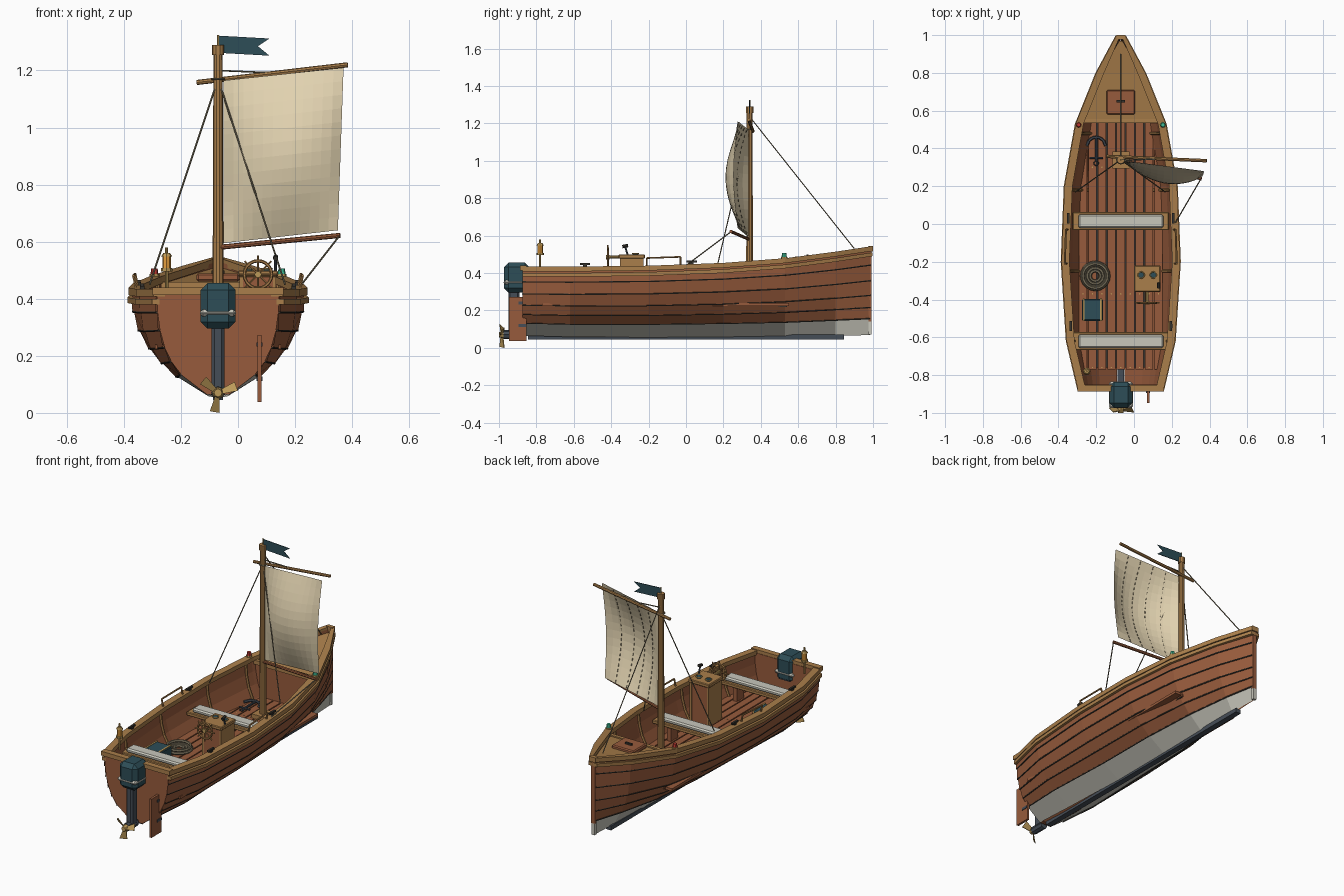
import bpy, bmesh, math
from mathutils import Vector

if "Cube" in bpy.data.objects:
    bpy.data.objects.remove(bpy.data.objects["Cube"])

CX = -0.07  # boat centreline


def mat(name, c):
    m = bpy.data.materials.new(name)
    m.diffuse_color = (*c, 1)
    m.use_nodes = True
    m.node_tree.nodes["Principled BSDF"].inputs["Base Color"].default_value = m.diffuse_color
    return m


WOOD = mat("wood", (.31, .105, .045)); TAN = mat("tan_wood", (.40, .21, .07))
DARK = mat("dark", (.035, .032, .026)); WHITE = mat("white", (.58, .57, .50))
CREAM = mat("canvas", (.75, .64, .43)); TEAL = mat("teal", (.026, .075, .095))
STEEL = mat("steel", (.06, .075, .095)); BRASS = mat("brass", (.50, .32, .10))
RED = mat("red", (.5, .04, .03)); GREEN = mat("green", (.05, .5, .3)); AMBER = mat("amber", (.8, .35, .05))
ROPE = mat("rope", (.2, .17, .11))


def mesh(name, verts, faces, m):
    d = bpy.data.meshes.new(name)
    d.from_pydata([tuple(v) for v in verts], [], faces)
    bm = bmesh.new(); bm.from_mesh(d)
    bmesh.ops.recalc_face_normals(bm, faces=bm.faces)
    bm.to_mesh(d); bm.free()
    o = bpy.data.objects.new(name, d)
    bpy.context.collection.objects.link(o)
    d.materials.append(m)
    return o


def loft(name, rings, m, closed=False):
    n = len(rings[0])
    faces = [(i*n+j, i*n+(j+1) % n, (i+1)*n+(j+1) % n, (i+1)*n+j)
             for i in range(len(rings)-1) for j in range(n if closed else n-1)]
    if closed:
        faces += [tuple(range(n)), tuple(range((len(rings)-1)*n, len(rings)*n))]
    return mesh(name, [v for r in rings for v in r], faces, m)


def box(name, c, s, m, bevel=0):
    v = [(c[0]+s[0]*a/2, c[1]+s[1]*b/2, c[2]+s[2]*d/2) for a in (-1, 1) for b in (-1, 1) for d in (-1, 1)]
    o = mesh(name, v, [(0, 1, 3, 2), (4, 5, 7, 6), (0, 1, 5, 4), (2, 3, 7, 6), (0, 2, 6, 4), (1, 3, 7, 5)], m)
    if bevel:
        b = o.modifiers.new("bevel", 'BEVEL'); b.width = bevel; b.segments = 1
    return o


def rod(name, p, q, r, m, r2=None, n=8):
    p, q = Vector(p), Vector(q)
    rot = (q-p).to_track_quat('Z', 'Y')
    ring = lambda c, rr: [c + rot @ Vector((rr*math.cos(6.28319*k/n), rr*math.sin(6.28319*k/n), 0)) for k in range(n)]
    return loft(name, [ring(p, r), ring(q, r if r2 is None else r2)], m, True)


def path(name, pts, r, m):
    for a, b in zip(pts, pts[1:]):
        rod(name, a, b, r, m, n=6)


def torus(name, c, R, r, m, rot=(0, 0, 0), n=20):
    bpy.ops.mesh.primitive_torus_add(location=c, rotation=rot, major_radius=R, minor_radius=r,
                                     major_segments=n, minor_segments=6)
    o = bpy.context.object; o.name = name; o.data.materials.append(m)


def interp(tab, x):
    for a, b in zip(tab, tab[1:]):
        if x <= b[0]:
            k = max(0, (x-a[0])/(b[0]-a[0]))
            return [p+(q-p)*k for p, q in zip(a, b)]
    return list(tab[-1])


# hull stations: y, half width, sheer z, keel z; section: t, width ratio
ST = [(-.875, .215, .42, .065), (-.62, .275, .42, .058), (-.2, .302, .425, .056), (.2, .286, .44, .058),
      (.53, .227, .465, .06), (.80, .118, .50, .065), (.985, .012, .53, .068)]
SEC = [(0, .06), (.19, .42), (.32, .63), (.46, .79), (.63, .91), (.81, .975), (1, 1)]
YS = [s[0] for s in ST]


def hull(y, t, side=1, off=0):
    _, h, top, low = interp(ST, y)
    w = interp(SEC, t)[1]
    if y < -.2:
        w **= 1-.4*(-.2-y)/.675
    return Vector((CX+side*max(h*w+off, .002), y, low+(top-low)*t))


for s in (-1, 1):
    # lapped outer planks with dark seams, and the inner skin
    for i, (a, b) in enumerate(zip(SEC, SEC[1:])):
        loft("hull_plank", [[hull(y, a[0], s, .006 if i else 0), hull(y, b[0], s)] for y in YS], WHITE if i == 0 else WOOD)
        if i > 0:
            path("plank_seam", [hull(y, a[0], s, .004) for y in YS], .004, DARK)
    loft("hull_lining", [[hull(y, t[0], s, -.018) for t in SEC] for y in YS], WOOD)
    # gunwale cap and rubbing strip
    for nm, i, o, z0, z1, m in (("gunwale", -.03, .012, -.012, .014, TAN), ("rub_rail", -.01, .016, -.04, -.02, TAN)):
        loft(nm, [[hull(y, 1, s, d)+Vector((0, .012 if y > .9 else 0, z)) for d, z in ((i, z0), (o, z0), (o, z1), (i, z1))]
                  for y in YS], m, True)
    # inner ribs
    for y in (-.62, -.25, .18, .48):
        path("rib", [hull(y, t, s, -.022) for t in (.35, .46, .63, .81, .98)], .008, TAN)
    # grab rail, cleat, navigation light
    g = [hull(y, 1, s, -.015)+Vector((s*k, 0, z)) for y, z, k in ((-.21, .01, 0), (-.21, .055, .01), (-.03, .055, .01), (-.03, .005, 0))]
    path("grab_rail", g, .005, TAN)
    for y in (-.54, .03):
        c = hull(y, 1, s, -.015)
        box("cleat_base", c+Vector((0, 0, .015)), (.015, .02, .02), DARK)
        box("cleat", c+Vector((0, 0, .027)), (.012, .055, .01), DARK)
    c = hull(.525, 1, s, -.005)
    rod("nav_light_base", c, c+Vector((0, 0, .022)), .017, BRASS)
    rod("nav_light", c+Vector((0, 0, .022)), c+Vector((0, 0, .042)), .014, RED if s < 0 else GREEN, .011)

# transom, its cap, stem and keel
tr = [hull(-.875, t[0], 1) for t in SEC] + [hull(-.875, t[0], -1) for t in reversed(SEC)]
loft("transom", [tr, [v+Vector((0, .025, 0)) for v in tr]], WOOD, True)
box("transom_cap", (CX, -.87, .427), (.46, .035, .026), TAN)
box("stem", (CX, .985, .335), (.024, .016, .39), WOOD)
box("stem_foot", (CX, .985, .105), (.022, .016, .07), WHITE)
box("stem_head", (CX, .988, .53), (.045, .024, .03), TAN)
box("keel", (CX, 0, .058), (.035, 1.69, .026), STEEL)

# floor slats and keelson
for i in range(9):
    box("floor_slat", (CX+(i-4)*.05, -.11, .232), (.043, 1.32, .016), WOOD)
box("floor_base", (CX, -.11, .222), (.34, 1.30, .006), DARK)
for y in (-.76, -.37, .3):
    for i in range(9):
        rod("floor_nail", (CX+(i-4)*.05, y, .239), (CX+(i-4)*.05, y, .242), .004, BRASS, n=6)

# bow deck, bulkhead and hatch
ys = (.55, .68, .80, .97)
loft("bow_deck", [[hull(y, .96, -1, -.012), hull(y, .96, 1, -.012)] for y in ys], TAN)
loft("bulkhead", [[hull(.55, t, -1, -.012), hull(.55, t, 1, -.012)] for t in (.3, .46, .63, .81, .96)], WOOD)
box("deck_beam", (CX, .545, .447), (.40, .02, .025), TAN)
box("hatch", (CX, .645, .475), (.15, .13, .028), WOOD, .006)
box("hatch_handle", (CX, .65, .493), (.045, .012, .012), DARK)

# seats with cushions
for y in (.015, -.62):
    box("seat", (CX, y, .335), (.51, .095, .022), TAN, .004)
    box("cushion", (CX, y, .358), (.45, .072, .026), WHITE, .008)
    for s in (-1, 1):
        box("seat_leg", (CX+s*.15, y, .28), (.025, .07, .09), WOOD)

# mast, cap, finial and flag
rod("mast", (CX, .34, .23), (CX, .34, 1.27), .02, TAN, .016, 10)
rod("mast_cap", (CX, .34, 1.255), (CX, .34, 1.29), .021, TAN, n=10)
rod("flag_pole", (CX, .34, 1.28), (CX, .34, 1.325), .004, BRASS)
box("mast_step", (CX, .34, .25), (.09, .09, .03), TAN)
fl = [(CX, 1.322), (.11, 1.312), (.07, 1.285), (.11, 1.252), (CX, 1.262)]
loft("flag", [[(x, y, z) for x, z in fl] for y in (.338, .342)], TEAL, True)

# yard, boom and billowed sail with stitching
rod("yard", (-.145, .358, 1.158), (.385, .335, 1.22), .009, TAN)
rod("boom", (CX, .336, .58), (.358, .24, .622), .009, WOOD)


def sail(u, v, dy=0):
    x = -.05+u*(.40+.02*v)
    z = (.595+.045*u)*(1-v)+(1.165+.045*u)*v
    return Vector((x, .333-.055*u-.075*math.sin(math.pi*u)**.8*math.sin(math.pi*v)-.025*u*math.sin(math.pi*v)+dy, z))


N = 12
for dy in (-.002, .002):
    loft("sail", [[sail(i/N, j/N, dy) for j in range(N+1)] for i in range(N+1)], CREAM)
for u in (.2, .4, .6, .8):
    for k in range(20):
        a, b = sail(u, (k+.2)/20, .004), sail(u, (k+.7)/20, .004)
        rod("stitch", a, b, .0022, ROPE, n=4)
for k in range(9):
    torus("mast_hoop", (CX, .34, 1.17), .021, .004, ROPE, n=12) if k == 0 else None

# rigging lines
for nm, p, q in (("forestay", (CX, .345, 1.23), (CX, .90, .53)), ("shroud_left", (CX, .34, 1.17), (-.31, .17, .45)),
                 ("shroud_right", (CX, .34, 1.17), (.165, .17, .45)), ("sheet", (.355, .24, .62), (.215, 0, .44)),
                 ("halyard", (CX, .335, 1.2), (.12, .345, 1.192))):
    rod(nm, p, q, .0032, ROPE, n=6)

# helm console with gauges and throttle
box("console", (.07, -.29, .36), (.12, .12, .24), WOOD)
box("console_top", (.07, -.29, .488), (.14, .14, .022), TAN, .004)
for s in (-1, 1):
    box("console_trim", (.07+s*.058, -.29, .36), (.012, .128, .235), TAN)
    rod("gauge", (.07+s*.032, -.27, .498), (.07+s*.032, -.27, .506), .016, TEAL, n=12)
    torus("gauge_rim", (.07+s*.032, -.27, .505), .017, .003, BRASS, n=12)
rod("throttle", (.132, -.31, .49), (.132, -.325, .54), .005, STEEL)
rod("throttle_knob", (.132, -.34, .541), (.132, -.31, .547), .009, DARK)

# steering wheel
W = Vector((.07, -.418, .485))
rod("wheel_shaft", W, (.07, -.35, .485), .008, BRASS)
torus("wheel_rim", W, .048, .006, TAN, (math.pi/2, 0, 0))
rod("wheel_hub", W-Vector((0, .009, 0)), W+Vector((0, .009, 0)), .012, BRASS)
for k in range(8):
    a = math.pi*k/4
    rod("wheel_spoke", W, W+Vector((math.cos(a), 0, math.sin(a)))*.066, .004, TAN, n=6)

# tackle box, rope coil and anchor on the floor
box("tackle_box", (-.22, -.455, .28), (.11, .115, .085), TEAL, .006)
for s in (-1, 1):
    box("box_strap", (-.22+s*.046, -.455, .28), (.01, .119, .09), BRASS)
for i in range(4):
    torus("rope_coil", (-.205, -.275, .25), .072-.015*i, .0085, ROPE)
torus("rope_coil_top", (-.205, -.275, .264), .065, .0085, ROPE)
rod("anchor_shank", (-.2, .33, .255), (-.2, .46, .255), .007, STEEL)
rod("anchor_stock", (-.235, .35, .255), (-.165, .35, .255), .005, STEEL)
path("anchor_arms", [(-.2+.05*math.sin(a), .41+.05*math.cos(a), .255) for a in (-1.5, -.9, -.45, 0, .45, .9, 1.5)], .008, STEEL)
torus("anchor_ring", (-.2, .322, .255), .012, .003, STEEL, n=10)

# stern lantern
L = lambda z: (-.25, -.78, z)
rod("lantern_post", L(.42), L(.50), .006, BRASS)
rod("lantern_base", L(.495), L(.507), .02, BRASS)
rod("lantern_glass", L(.507), L(.548), .015, AMBER)
rod("lantern_top", L(.548), L(.56), .02, BRASS, .012)
rod("lantern_knob", L(.56), L(.58), .005, BRASS)

# rudder with hinges
box("rudder", (.075, -.9, .155), (.014, .095, .235), WOOD)
for z in (.12, .24):
    box("rudder_hinge", (.075, -.875, z), (.022, .04, .015), STEEL)

# outboard motor and propeller
box("motor_cowl", (CX, -.905, .375), (.122, .135, .16), TEAL, .024)
box("motor_stripe", (CX, -.905, .35), (.127, .14, .024), WHITE, .01)
box("motor_clamp", (CX, -.87, .36), (.07, .06, .10), STEEL)
box("motor_leg", (CX, -.92, .19), (.044, .06, .24), STEEL, .01)
rod("motor_gearcase", (CX, -.885, .07), (CX, -.975, .07), .024, STEEL)
rod("propeller_hub", (CX, -.97, .07), (CX, -1.0, .07), .022, BRASS, .014)
for d in (260, 20, 140):
    a = math.radians(d)
    r, t = Vector((math.cos(a), 0, math.sin(a))), Vector((-math.sin(a), 0, math.cos(a)))
    c = Vector((CX, -.984, .07))
    loft("propeller_blade", [[c+r*.012+t*e*.008+Vector((0, e*.006+f, 0)) for e, f in ((-1, -.002), (1, -.002), (1, .002), (-1, .002))],
                             [c+r*.068+t*e*.017+Vector((0, e*.012+f, 0)) for e, f in ((-1, -.002), (1, -.002), (1, .002), (-1, .002))]], BRASS, True)
